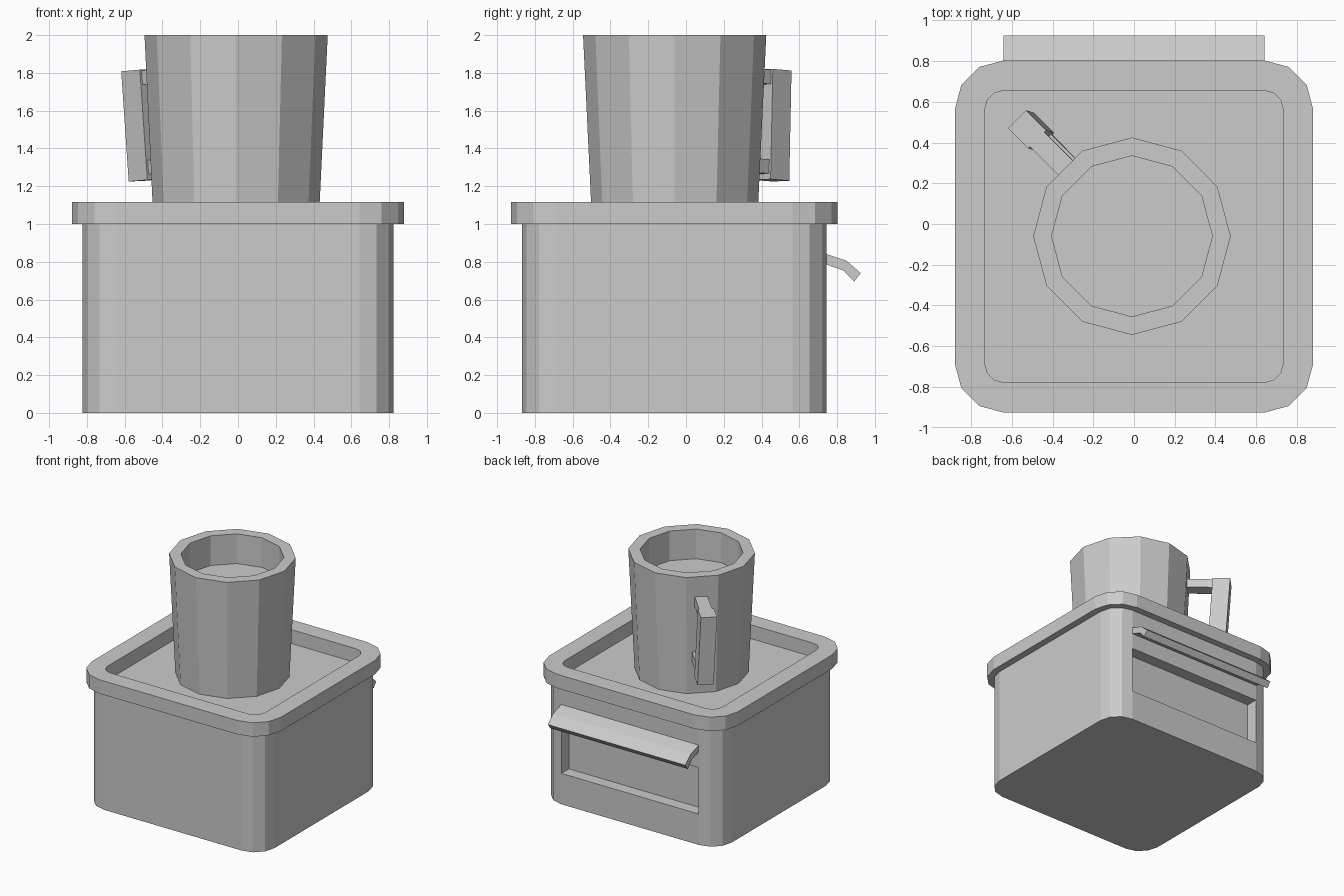
import bpy, bmesh, math
from mathutils import Matrix, Vector

if "Cube" in bpy.data.objects:
    bpy.data.objects.remove(bpy.data.objects["Cube"])

CX, CY = 0.642, (-0.688, 0.565)   # shared corner centres of the rounded outlines


def make(name, bm):
    bmesh.ops.recalc_face_normals(bm, faces=bm.faces)
    me = bpy.data.meshes.new(name)
    bm.to_mesh(me)
    bm.free()
    ob = bpy.data.objects.new(name, me)
    bpy.context.collection.objects.link(ob)
    return ob


def outline(r, seg=3):
    pts = []
    for i, (x, y) in enumerate([(CX, CY[1]), (-CX, CY[1]), (-CX, CY[0]), (CX, CY[0])]):
        for k in range(seg + 1):
            a = math.radians(90) * (i + k / seg)
            pts.append((x + r * math.cos(a), y + r * math.sin(a)))
    return pts


def circle(r, n=12, c=(-0.01, -0.06)):
    return [(c[0] + r * math.cos(2 * math.pi * i / n),
             c[1] + r * math.sin(2 * math.pi * i / n)) for i in range(n)]


def loft(name, rings, caps=True):
    """Skin (outline, z) rings; either cap the ends or close into a ring."""
    bm = bmesh.new()
    loops = [[bm.verts.new((x, y, z)) for x, y in pts] for pts, z in rings]
    pairs = list(zip(loops, loops[1:]))
    if caps:
        bm.faces.new(loops[0])
        bm.faces.new(loops[-1])
    else:
        pairs.append((loops[-1], loops[0]))
    for a, b in pairs:
        n = len(a)
        for i in range(n):
            j = (i + 1) % n
            bm.faces.new((a[i], a[j], b[j], b[i]))
    return make(name, bm)


def box(name, size, matrix):
    bm = bmesh.new()
    bmesh.ops.create_cube(bm, size=1, matrix=matrix @ Matrix.Diagonal((*size, 1)))
    return make(name, bm)


# body with recessed window in the back
body = loft("body", [(outline(0.18), 0), (outline(0.18), 1.0)])
cutter = box("window_cutter", (1.28, 0.2, 0.39), Matrix.Translation((0, 0.745, 0.455)))
mod = body.modifiers.new("window", 'BOOLEAN')
mod.operation = 'DIFFERENCE'
mod.solver = 'EXACT'
mod.object = cutter
bpy.context.view_layer.objects.active = body
bpy.ops.object.modifier_apply(modifier=mod.name)
bpy.data.objects.remove(cutter)

# raised roof rim
loft("roof_rim", [(outline(0.238), 1.0), (outline(0.238), 1.117),
                  (outline(0.09), 1.117), (outline(0.09), 1.0)], caps=False)

# tapered mug with a filled inside
loft("mug", [(circle(0.437), 1.0), (circle(0.485), 2.0),
             (circle(0.395), 2.0), (circle(0.395), 1.75)])

# mug handle: leaning grip and two arms
lean = Vector((0, 0, 1)).rotation_difference(Vector((-0.04, 0.012, 0.59))).to_matrix().to_4x4()
frame = Matrix.Translation((-0.505, 0.459, 1.523)) @ lean @ Matrix.Rotation(math.radians(135), 4, 'Z')
box("handle_grip", (0.14, 0.125, 0.585), frame)
for name, z in (("handle_arm_upper", 0.25), ("handle_arm_lower", -0.225)):
    box(name, (0.28, 0.10, 0.075), frame @ Matrix.Translation((-0.19, 0, z)))

# curved awning over the window
profile = [(0.73, 0.845), (0.85, 0.805), (0.925, 0.74), (0.89, 0.695), (0.835, 0.753), (0.73, 0.79)]
bm = bmesh.new()
face = bm.faces.new([bm.verts.new((-0.64, y, z)) for y, z in profile])
ext = bmesh.ops.extrude_face_region(bm, geom=[face], use_keep_orig=True)
bmesh.ops.translate(bm, vec=(1.28, 0, 0),
                    verts=[v for v in ext["geom"] if isinstance(v, bmesh.types.BMVert)])
make("awning", bm)
